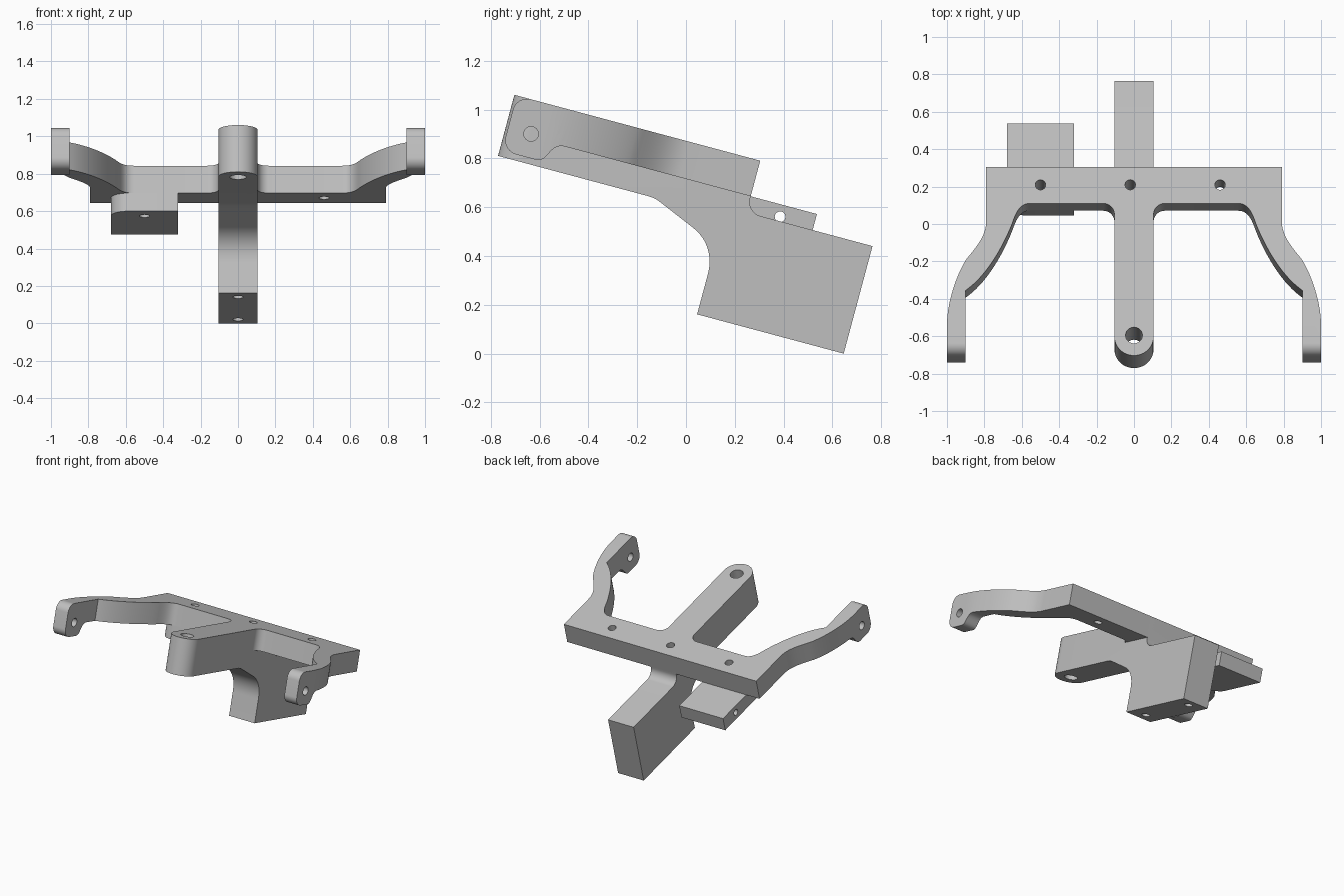
import bpy, bmesh
from math import cos, sin, pi, radians
from mathutils import Matrix, Vector
from mathutils.geometry import interpolate_bezier

cube = bpy.data.objects.get("Cube")
if cube:
    bpy.data.objects.remove(cube, do_unlink=True)

grey = bpy.data.materials.new("light_grey")
grey.use_nodes = True
grey.diffuse_color = (0.52, 0.52, 0.52, 1)
grey.node_tree.nodes["Principled BSDF"].inputs["Base Color"].default_value = (0.52, 0.52, 0.52, 1)

# The whole part is modelled level, then tipped forward-up
TILT = Matrix.Translation((0, 0, -0.005)) @ Matrix.Rotation(radians(-15), 4, "X")
TOP, UNDER, BACK, FRONT = 0.847, 0.696, 0.088, -0.113


def arc(cx, cy, r, a0, a1, n=12):
    angles = [radians(a0 + (a1 - a0) * i / n) for i in range(n + 1)]
    return [(cx + r * cos(a), cy + r * sin(a)) for a in angles]


def bezier(*pts, n=16):
    return [tuple(p)[:2] for p in interpolate_bezier(*[Vector((*p, 0)) for p in pts], n)]


def prism(name, outline, axis, lo, hi):
    """Extrude an outline: axis Z takes (x, y) points, axis X takes (y, z) points."""
    bm = bmesh.new()
    clean = [p for i, p in enumerate(outline)
             if (Vector(p) - Vector(outline[i - 1])).length > 1e-5]
    place = (lambda a, b: (a, b, lo)) if axis == "Z" else (lambda a, b: (lo, a, b))
    face = bm.faces.new([bm.verts.new(place(*p)) for p in clean])
    step = Vector((0, 0, hi - lo)) if axis == "Z" else Vector((hi - lo, 0, 0))
    new = bmesh.ops.extrude_face_region(bm, geom=[face])["geom"]
    bmesh.ops.translate(bm, vec=step, verts=[g for g in new if isinstance(g, bmesh.types.BMVert)])
    bmesh.ops.recalc_face_normals(bm, faces=bm.faces)
    mesh = bpy.data.meshes.new(name)
    bm.to_mesh(mesh)
    bm.free()
    mesh.materials.append(grey)
    ob = bpy.data.objects.new(name, mesh)
    bpy.context.collection.objects.link(ob)
    return ob


def hole(a, b, r, axis, lo, hi):
    ob = prism("hole_cutter", arc(a, b, r, 0, 345, 23), axis, lo, hi)
    ob.hide_render = True
    return ob


def finish(ob, keep=None, holes=()):
    """Intersect with one helper, drill the holes, tip the part and shade it."""
    helpers = ([keep] if keep else []) + list(holes)
    for h in helpers:
        mod = ob.modifiers.new("cut", "BOOLEAN")
        mod.operation = "INTERSECT" if h is keep else "DIFFERENCE"
        mod.solver = "EXACT"
        mod.object = h
    bpy.context.view_layer.update()
    graph = bpy.context.evaluated_depsgraph_get()
    mesh = bpy.data.meshes.new_from_object(ob.evaluated_get(graph))
    ob.modifiers.clear()
    ob.data = mesh
    for h in helpers:
        bpy.data.objects.remove(h, do_unlink=True)
    mesh.transform(TILT)
    bpy.ops.object.select_all(action="DESELECT")
    ob.select_set(True)
    bpy.context.view_layer.objects.active = ob
    bpy.ops.object.shade_smooth_by_angle(angle=radians(30))


def bolt_holes():
    return [hole(-0.02 + dx, -0.01, 0.028, "Z", 0.55, 1) for dx in (-0.48, 0, 0.48)]


# Yoke: crossbar with two curved arms, seen in plan
half = [(0.79, BACK)]
half += bezier((0.79, -0.21), (0.79, -0.29), (0.84, -0.35), (0.895, -0.42))
half += bezier((0.895, -0.42), (0.935, -0.48), (1, -0.64), (1, -0.79))
half += [(1, -1.1), (0.9, -1.1)]
half += bezier((0.9, -0.594), (0.81, -0.53), (0.72, -0.40), (0.652, -0.227))
half += bezier((0.652, -0.227), (0.63, -0.16), (0.61, FRONT), (0.555, FRONT))
half += arc(0.165, FRONT - 0.06, 0.06, 90, 180)
yoke = prism("yoke", half + [(-x, y) for x, y in reversed(half)], "Z", 0.4, 1)

# Side outline of the yoke, with rounded lugs dropping at the arm tips
side = [(0.3, TOP)] + arc(-0.885, TOP - 0.06, 0.06, 90, 180)
side += arc(-0.885, 0.673, 0.06, 180, 270)
side += bezier((-0.80, 0.613), (-0.75, 0.613), (-0.765, UNDER), (-0.70, UNDER))
side += [(0.3, UNDER)]
finish(yoke, prism("yoke_side", side, "X", -1.2, 1.2),
       bolt_holes() + [hole(-0.8475, 0.71, 0.03, "X", -1.3, 1.3)])

# Handle: centre bar running back into a deep grip
profile = [(-1.1, TOP), (BACK, TOP)]
profile += arc(BACK + 0.06, 0.688, 0.06, 180, 270)
profile += [(0.623, 0.628), (0.623, 0.172), (0.001, 0.172)]
profile += bezier((0.001, 0.342), (0.001, 0.42), (-0.04, 0.482), (-0.106, 0.51))
profile += bezier((-0.25, 0.571), (-0.28, 0.584), (-0.29, 0.588), (-0.32, 0.588), n=6)
profile += [(-1.1, 0.588)]
handle = prism("handle", profile, "X", -0.3, 0.3)
plan = [(0.105, 0.8), (-0.105, 0.8)] + arc(0, -0.85, 0.105, 180, 360, 24)
finish(handle, prism("handle_plan", plan, "Z", 0, 1.2),
       [hole(-0.02, -0.01, 0.028, "Z", 0.55, 1),
        hole(0, -0.843, 0.045, "Z", 0.4, 1)]
       + [hole(0, y, 0.028, "Z", 0, 0.35) for y in (0.082, 0.545)])

# Mounting block under the crossbar, with a cross-drilled hole
outline = [(-0.32, 0.369), (-0.68, 0.369)] + arc(-0.58, FRONT + 0.1, 0.1, 180, 270)
outline += [(-0.32, FRONT)]
block = prism("mounting_block", outline, "Z", 0.596, UNDER)
finish(block, holes=[hole(0.226, 0.646, 0.022, "X", -1, 0),
                     hole(-0.5, -0.01, 0.028, "Z", 0.55, 1)])
